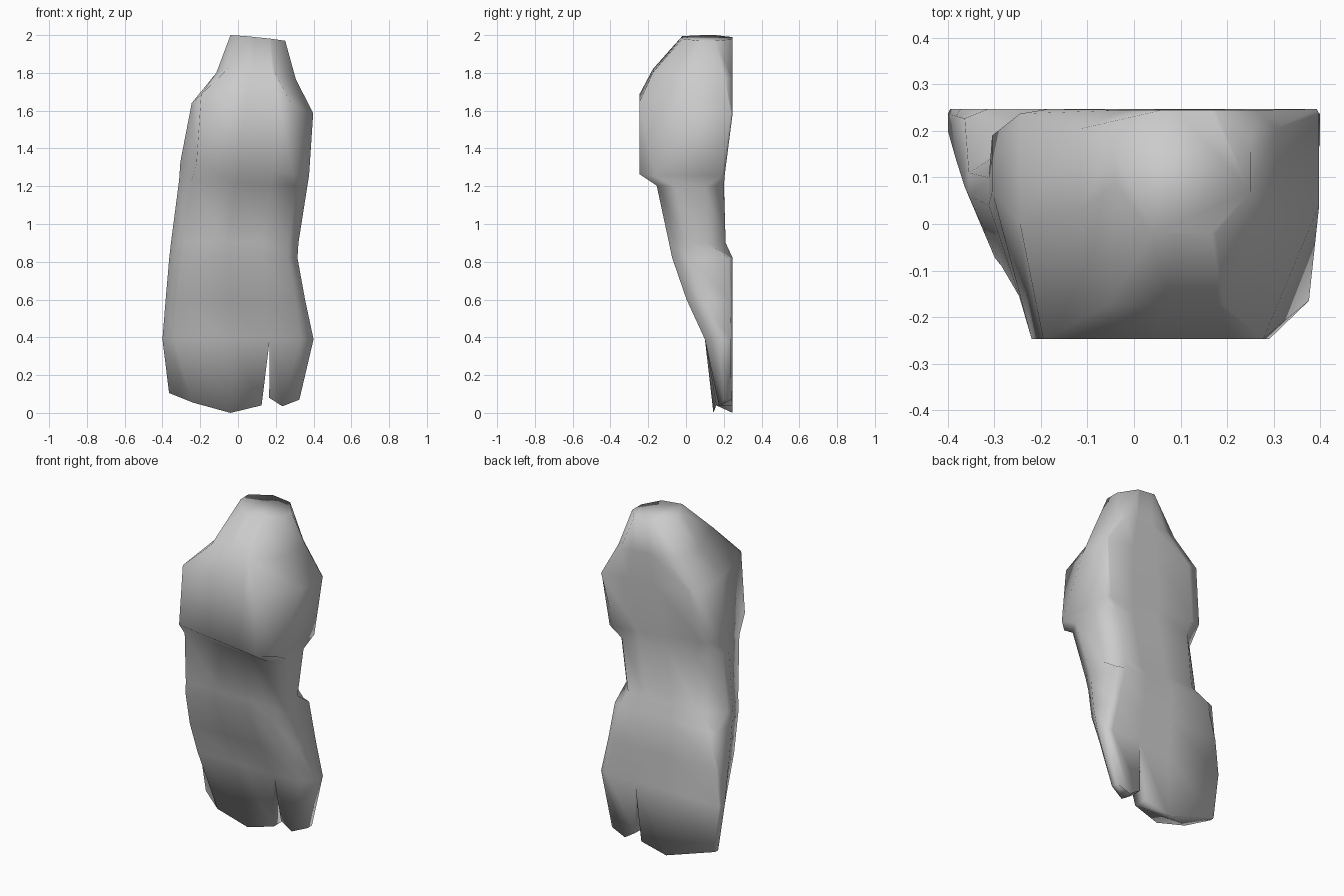
import bpy, bmesh, math

bm = bmesh.new()

# Body sections from top to the split:
# z left, z right, front lift, x left, x right, y front, y back,
# front inset left/right, side y left/right, back inset left/right, back chamfer depth
SECTIONS = [
    (2.00, 1.97, 0.003, -0.04, 0.25, -0.02, 0.245, 0.08, 0.10, 0.085, 0.07, 0.10, 0.09, 0.09),
    (1.80, 1.77, 0.025, -0.115, 0.305, -0.175, 0.245, 0.06, 0.12, 0.03, 0.01, 0.10, 0.04, 0.04),
    (1.64, 1.585, 0.05, -0.245, 0.398, -0.247, 0.247, 0.05, 0.12, 0.0, 0.04, 0.06, 0.005, 0.01),
    (1.33, 1.255, 0.00, -0.305, 0.376, -0.247, 0.205, 0.085, 0.085, 0.07, -0.165, 0.06, 0.04, 0.015),
    (1.23, 1.20, 0.00, -0.312, 0.367, -0.155, 0.20, 0.065, 0.06, 0.04, -0.06, 0.10, 0.08, 0.10),
    (0.90, 0.90, 0.00, -0.355, 0.32, -0.09, 0.21, 0.07, 0.05, 0.06, 0.0, 0.12, 0.08, 0.10),
    (0.82, 0.82, 0.00, -0.364, 0.315, -0.073, 0.247, 0.065, 0.05, 0.08, 0.01, 0.05, 0.05, 0.02),
    (0.60, 0.60, 0.00, -0.383, 0.355, 0.003, 0.247, 0.06, 0.05, 0.14, 0.08, 0.01, 0.04, 0.015),
    (0.39, 0.39, 0.00, -0.40, 0.40, 0.10, 0.247, 0.06, 0.07, 0.20, 0.17, 0.005, 0.04, 0.01),
]


def ring(s):
    zl, zr, lift, xl, xr, yf, yb, il, ir, yl, yr, bl, br, cb = s
    w = xr - xl
    mid, slot = xl + 0.45 * w, xl + 0.71 * w
    rf, rb = max(xr - ir, slot + 0.01), max(xr - br, slot + 0.01)
    pts = [(xl, yl, 0), (xl + il, yf, lift), (mid, yf, lift), (slot, yf, lift),
           (rf, yf, lift), (xr, yr, 0), (xr, yb - cb, 0), (rb, yb, 0),
           (slot, yb, 0), (mid, yb, 0), (xl + bl, yb, 0), (xl, yb - cb, 0)]
    return [bm.verts.new((x, y, zl + (zr - zl) * (x - xl) / w + dz)) for x, y, dz in pts]


def bridge(a, b):
    for i in range(len(a)):
        j = (i + 1) % len(a)
        bm.faces.new((a[i], a[j], b[j], b[i]))


# Main body loft
rings = [ring(s) for s in SECTIONS]
bm.faces.new(rings[0])
for a, b in zip(rings, rings[1:]):
    bridge(a, b)
last = rings[-1]

# Wide lobe and narrow lobe on either side of the slot
wide = [last[i] for i in (0, 1, 2, 3, 8, 9, 10, 11)]
wide_tip = [(-0.365, 0.215, 0.105), (-0.24, 0.147, 0.055), (-0.04, 0.145, 0.0), (0.125, 0.16, 0.04),
            (0.125, 0.247, 0.04), (-0.04, 0.247, 0.0), (-0.36, 0.247, 0.105), (-0.365, 0.235, 0.105)]
narrow = last[3:9]
narrow_tip = [(0.165, 0.175, 0.08), (0.235, 0.175, 0.035), (0.325, 0.20, 0.07),
              (0.325, 0.24, 0.07), (0.235, 0.247, 0.035), (0.165, 0.247, 0.08)]
for top, tip in ((wide, wide_tip), (narrow, narrow_tip)):
    end = [bm.verts.new(p) for p in tip]
    bridge(top, end)
    bm.faces.new(end)

bmesh.ops.recalc_face_normals(bm, faces=bm.faces)
mesh = bpy.data.meshes.new("split_body")
bm.to_mesh(mesh)
bm.free()
body = bpy.data.objects.new("split_body", mesh)
bpy.context.collection.objects.link(body)
bpy.context.view_layer.objects.active = body
body.select_set(True)
bpy.ops.object.shade_smooth_by_angle(angle=math.radians(100))
